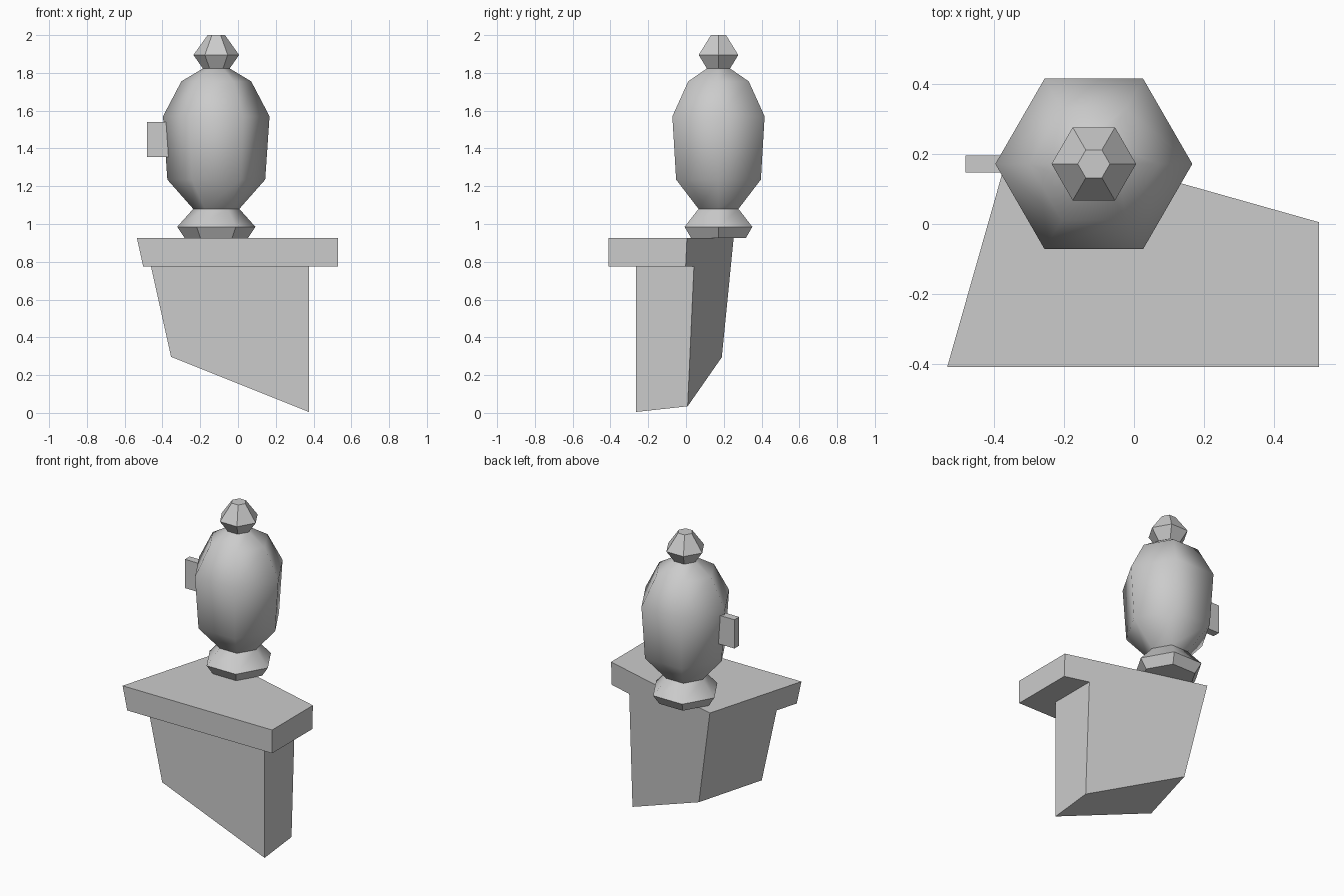
import bpy, bmesh, math
from mathutils import Vector, Matrix

cube = bpy.data.objects.get("Cube")
if cube:
    bpy.data.objects.remove(cube, do_unlink=True)

grey = bpy.data.materials.new("stone grey")
grey.use_nodes = True
colour = (0.6, 0.6, 0.6, 1)
grey.diffuse_color = colour
grey.node_tree.nodes["Principled BSDF"].inputs["Base Color"].default_value = colour

AXIS = Vector((-0.115, 0.172, 0))


def finish(bm, name, smooth=None):
    bmesh.ops.recalc_face_normals(bm, faces=bm.faces)
    mesh = bpy.data.meshes.new(name)
    bm.to_mesh(mesh)
    bm.free()
    mesh.materials.append(grey)
    obj = bpy.data.objects.new(name, mesh)
    bpy.context.collection.objects.link(obj)
    if smooth is not None:
        bpy.ops.object.select_all(action='DESELECT')
        obj.select_set(True)
        bpy.context.view_layer.objects.active = obj
        bpy.ops.object.shade_smooth_by_angle(angle=math.radians(smooth))
    return obj


def hexagonal(name, profile, smooth=None, caps=True):
    """Six-sided turned part from (radius, height) pairs."""
    bm = bmesh.new()
    rings = []
    for r, z in profile:
        rings.append([bm.verts.new(AXIS + Vector((r * math.cos(i * math.pi / 3),
                                                  r * math.sin(i * math.pi / 3), z)))
                      for i in range(6)])
    for a, b in zip(rings, rings[1:]):
        for i in range(6):
            j = (i + 1) % 6
            bm.faces.new((a[i], a[j], b[j], b[i]))
    if caps:
        bm.faces.new(rings[0])
        bm.faces.new(rings[-1])
    return finish(bm, name, smooth)


def box(name, low, high, cuts=()):
    """Box trimmed by (point, outward normal) planes."""
    bm = bmesh.new()
    low, high = Vector(low), Vector(high)
    size = Matrix.Diagonal((*(high - low), 1))
    bmesh.ops.create_cube(bm, size=1, matrix=Matrix.Translation((low + high) / 2) @ size)
    for point, normal in cuts:
        bmesh.ops.bisect_plane(bm, geom=bm.verts[:] + bm.edges[:] + bm.faces[:],
                               plane_co=point, plane_no=normal, clear_outer=True)
        bmesh.ops.holes_fill(bm, edges=[e for e in bm.edges if e.is_boundary])
    return finish(bm, name)


# Sloping planes shared by the shelf and the bracket under it
left_cut = ((-0.535, -0.41, 0.925), (-1, 0.2844, -0.222))
back_cut = ((0.53, 0.005, 0.925), (0.282, 1, -0.045))
bottom_cut = ((0.375, -0.265, 0.005), (-0.4, 0.109, -1))

# Shelf and bracket
box("shelf", (-0.6, -0.41, 0.775), (0.53, 0.4, 0.925), (left_cut, back_cut))
box("bracket", (-0.6, -0.265, -0.1), (0.375, 0.4, 0.775), (left_cut, back_cut, bottom_cut))

# Turned foot, rounded body and finial
hexagonal("foot", [(0.167, 0.925), (0.207, 0.985), (0.122, 1.08)], smooth=48)
hexagonal("body", [(0.122, 1.08), (0.259, 1.235), (0.282, 1.57), (0.185, 1.755), (0.068, 1.825)],
          smooth=180, caps=False)
hexagonal("finial", [(0.07, 1.822), (0.121, 1.895), (0.046, 2.0)])

# Small side tab
box("side_tab", (-0.482, 0.148, 1.355), (-0.33, 0.196, 1.54))
